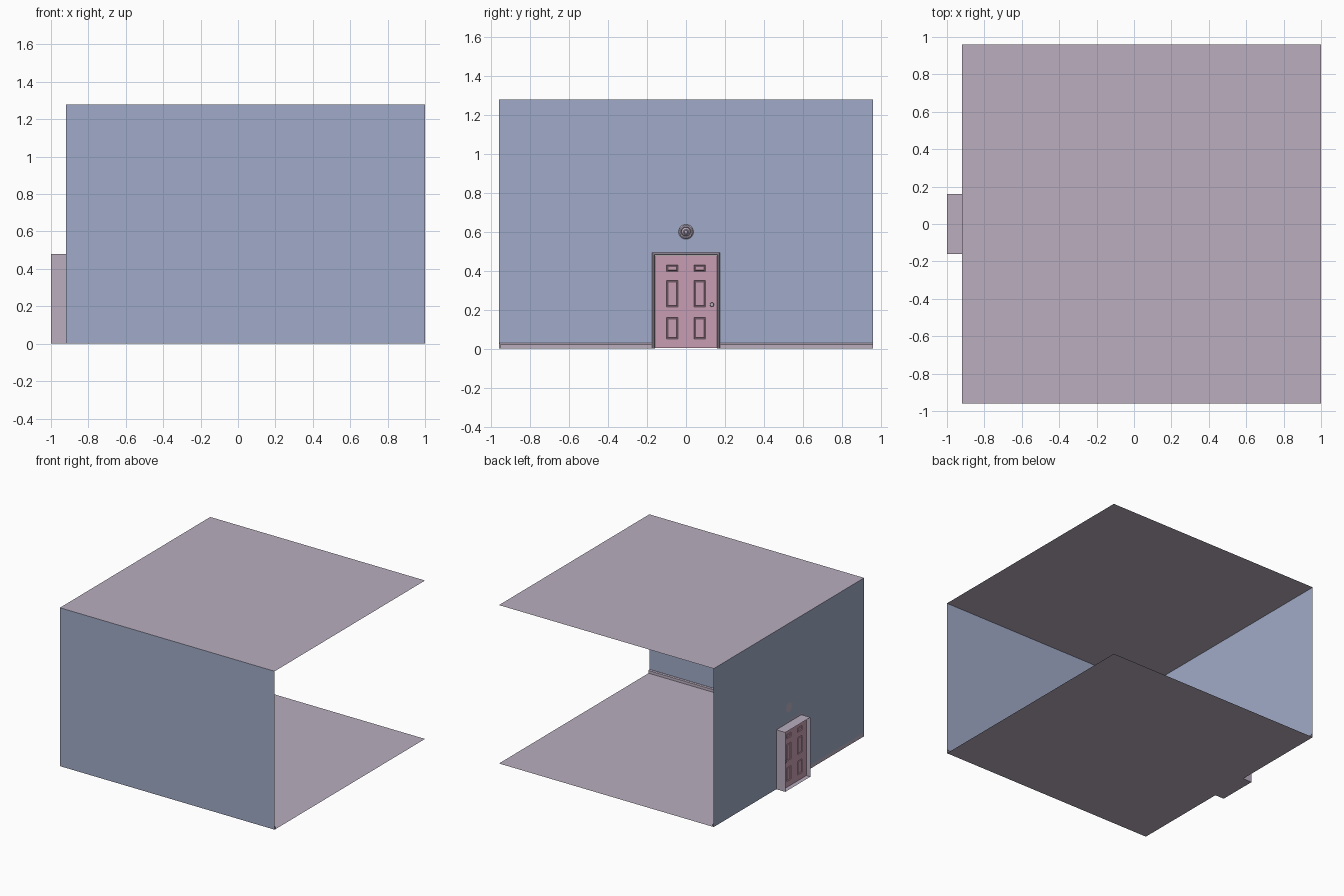
import bpy, bmesh, math
from mathutils import Vector, Matrix

if "Cube" in bpy.data.objects:
    bpy.data.objects.remove(bpy.data.objects["Cube"], do_unlink=True)


def material(name, rgb):
    m = bpy.data.materials.new(name)
    m.use_nodes = True
    col = [(c / 255 / 12.92 if c < 11 else ((c / 255 + 0.055) / 1.055) ** 2.4) for c in rgb] + [1]
    m.diffuse_color = col
    m.node_tree.nodes["Principled BSDF"].inputs["Base Color"].default_value = col
    return m


MAUVE = material("pale mauve", (186, 174, 191))
BLUE = material("wall blue", (160, 171, 200))
PINK = material("door pink", (199, 158, 178))

# Room limits and door opening
X0, X1, Y, TOP = -0.92, 1.0, 0.96, 1.28
DOOR_Y, DOOR_Z, OUT = 0.16, 0.48, -1.0


def finish(name, bm, mat):
    mesh = bpy.data.meshes.new(name)
    bm.to_mesh(mesh)
    bm.free()
    mesh.materials.append(mat)
    ob = bpy.data.objects.new(name, mesh)
    bpy.context.collection.objects.link(ob)
    return ob


def quads(name, mat, *faces):
    bm = bmesh.new()
    for pts in faces:
        bm.faces.new([bm.verts.new(p) for p in pts])
    bmesh.ops.remove_doubles(bm, verts=bm.verts, dist=1e-5)
    return finish(name, bm, mat)


def sweep(name, mat, profile, path):
    """Loft a closed profile; path gives a function placing it at each station."""
    bm = bmesh.new()
    rings = [[bm.verts.new(place(a, b)) for a, b in profile] for place in path]
    n = len(profile)
    for r, s in zip(rings, rings[1:]):
        for i in range(n):
            bm.faces.new((r[i], r[(i + 1) % n], s[(i + 1) % n], s[i]))
    bm.faces.new(rings[0])
    bm.faces.new(rings[-1][::-1])
    bmesh.ops.recalc_face_normals(bm, faces=bm.faces)
    return finish(name, bm, mat)


def lathe(name, mat, profile, origin, side=1, steps=32):
    """Spin (depth, radius) points about the x axis."""
    bm = bmesh.new()
    verts = [bm.verts.new((side * d, 0, r)) for d, r in profile]
    edges = [bm.edges.new(p) for p in zip(verts, verts[1:])]
    bmesh.ops.spin(bm, geom=verts + edges, cent=(0, 0, 0), axis=(1, 0, 0),
                   angle=math.tau, steps=steps, use_duplicate=False)
    bmesh.ops.remove_doubles(bm, verts=bm.verts, dist=1e-5)
    bmesh.ops.recalc_face_normals(bm, faces=bm.faces)
    bm.transform(Matrix.Translation(origin))
    ob = finish(name, bm, mat)
    bpy.ops.object.select_all(action="DESELECT")
    ob.select_set(True)
    bpy.context.view_layer.objects.active = ob
    bpy.ops.object.shade_smooth_by_angle(angle=math.radians(35))
    return ob


# Floor, ceiling and the two walls
for name, z in (("floor", 0), ("ceiling", TOP)):
    quads(name, MAUVE, [(X0, -Y, z), (X1, -Y, z), (X1, Y, z), (X0, Y, z)])
quads("front_wall", BLUE, [(X0, -Y, 0), (X1, -Y, 0), (X1, -Y, TOP), (X0, -Y, TOP)])


def wall_patch(ya, yb, za, zb):
    return [(X0, ya, za), (X0, yb, za), (X0, yb, zb), (X0, ya, zb)]


quads("door_wall", BLUE,
      wall_patch(-Y, -DOOR_Y, 0, TOP), wall_patch(DOOR_Y, Y, 0, TOP),
      wall_patch(-DOOR_Y, DOOR_Y, DOOR_Z, TOP))

# Jamb box running outward around the opening
corners = [(-DOOR_Y, 0), (DOOR_Y, 0), (DOOR_Y, DOOR_Z), (-DOOR_Y, DOOR_Z)]
quads("door_jamb", MAUVE, *[
    [(X0, *a), (X0, *b), (OUT, *b), (OUT, *a)]
    for a, b in zip(corners, corners[1:] + corners[:1])])

# Skirting boards with a sloped top
board = [(0, 0), (0.01, 0), (0.01, 0.022), (0.003, 0.028), (0, 0.028)]
TRIM = 0.014
for name, ya, yb in (("skirting_right", -Y, -DOOR_Y - TRIM), ("skirting_left", DOOR_Y + TRIM, Y)):
    sweep(name, MAUVE, board, [lambda a, b, y=y: (X0 + a, y, b) for y in (ya, yb)])
sweep("skirting_front", MAUVE, board, [lambda a, b, x=x: (x, -Y + a, b) for x in (X0, X1)])

# Mitred door casing on the room side
casing = [(0, 0), (0, 0.006), (0.004, 0.01), (0.01, 0.01), (TRIM, 0.004), (TRIM, 0)]
sweep("door_casing", MAUVE, casing, [
    lambda a, b: (X0 + b, -DOOR_Y - a, 0),
    lambda a, b: (X0 + b, -DOOR_Y - a, DOOR_Z + a),
    lambda a, b: (X0 + b, DOOR_Y + a, DOOR_Z + a),
    lambda a, b: (X0 + b, DOOR_Y + a, 0)])

# Six-panel door: slice a slab, then inset the panels on both faces
DOOR_X, HALF = -0.955, 0.013
cols = [(-0.1, -0.042), (0.042, 0.1)]
rows = [(0.05, 0.16), (0.215, 0.35), (0.395, 0.43)]
bm = bmesh.new()
bmesh.ops.create_cube(bm, size=1)
bm.transform(Matrix.Translation((DOOR_X, 0, DOOR_Z / 2 + 0.001))
             @ Matrix.Diagonal((2 * HALF, 2 * DOOR_Y - 0.004, DOOR_Z - 0.004, 1)))
for axis, spans in ((Vector((0, 1, 0)), cols), (Vector((0, 0, 1)), rows)):
    for cut in sum(spans, ()):
        bmesh.ops.bisect_plane(bm, geom=bm.verts[:] + bm.edges[:] + bm.faces[:],
                               plane_co=axis * cut, plane_no=axis)


def is_panel(f):
    c = f.calc_center_median()
    return (abs(f.normal.x) > 0.9 and any(a < c.y < b for a, b in cols)
            and any(a < c.z < b for a, b in rows))


bm.normal_update()
panels = [f for f in bm.faces if is_panel(f)]
for width, depth in ((0.004, -0.006), (0.003, 0), (0.004, 0.004)):
    bmesh.ops.inset_individual(bm, faces=panels, thickness=width, depth=depth)
finish("door", bm, PINK)

# Knobs on both faces of the door
knob = [(0, 0), (0, 0.011), (0.003, 0.011), (0.004, 0.005), (0.01, 0.005),
        (0.012, 0.009), (0.016, 0.011), (0.02, 0.009), (0.022, 0)]
for name, side in (("inner_knob", 1), ("outer_knob", -1)):
    lathe(name, MAUVE, knob, (DOOR_X + side * HALF, 0.133, 0.226), side, 20)

# Round stepped wall fixture above the door
fixture = [(0, 0), (0, 0.038), (0.008, 0.038), (0.014, 0.032), (0.014, 0.026),
           (0.01, 0.023), (0.018, 0.02), (0.024, 0.013), (0.024, 0.01), (0.03, 0.008), (0.032, 0)]
lathe("round_wall_fixture", MAUVE, fixture, (X0, 0, 0.6))
